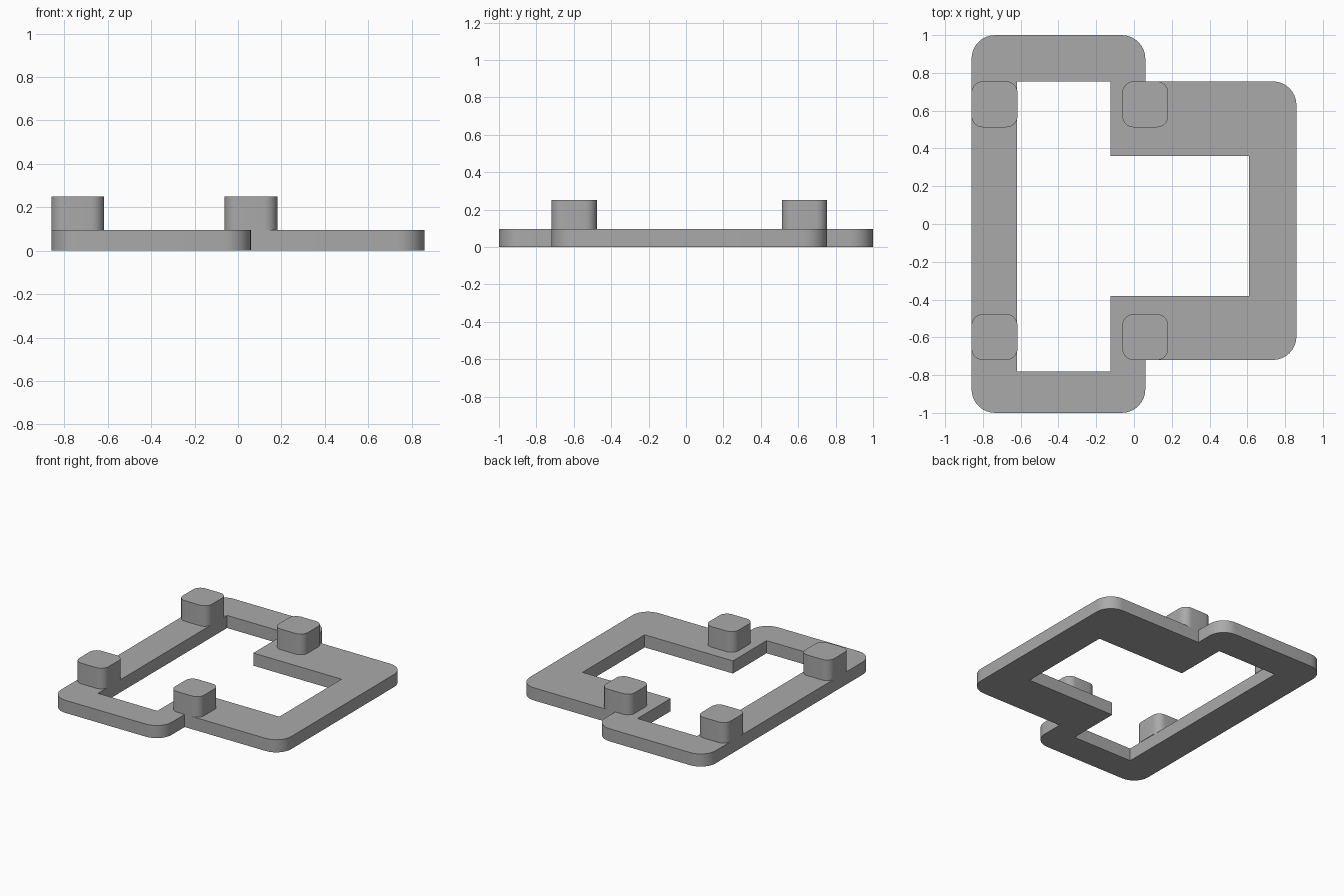
import bpy
import bmesh
from math import cos, sin, pi, radians
from mathutils import Vector

cube = bpy.data.objects.get("Cube")
if cube:
    bpy.data.objects.remove(cube, do_unlink=True)

grey = bpy.data.materials.new("plain grey")
grey.use_nodes = True
grey.diffuse_color = (0.4, 0.4, 0.4, 1)
bsdf = next(n for n in grey.node_tree.nodes if n.type == "BSDF_PRINCIPLED")
bsdf.inputs["Base Color"].default_value = grey.diffuse_color

PLATE_TOP, PEG_TOP = 0.095, 0.25


def rounded(corners, steps=8):
    """Outline from (x, y, radius) corners, with square corners rounded."""
    points = []
    for i, (x, y, r) in enumerate(corners):
        p = Vector((x, y))
        if r == 0:
            points.append(p)
            continue
        a = (Vector(corners[i - 1][:2]) - p).normalized() * r
        b = (Vector(corners[(i + 1) % len(corners)][:2]) - p).normalized() * r
        for s in range(steps + 1):
            t = s / steps * pi / 2
            points.append(p + a * (1 - sin(t)) + b * (1 - cos(t)))
    return points


def slab(name, loops, bottom, top):
    """Extrude outlines upward; later loops are holes in the first."""
    bm = bmesh.new()
    edges = []
    for loop in loops:
        vs = [bm.verts.new((p.x, p.y, bottom)) for p in loop]
        edges += [bm.edges.new((v, vs[i - 1])) for i, v in enumerate(vs)]
    bmesh.ops.triangle_fill(bm, edges=edges, use_beauty=True, normal=(0, 0, 1))
    extruded = bmesh.ops.extrude_face_region(
        bm, geom=bm.faces[:], use_keep_orig=True)["geom"]
    verts = [g for g in extruded if isinstance(g, bmesh.types.BMVert)]
    bmesh.ops.translate(bm, verts=verts, vec=(0, 0, top - bottom))
    bmesh.ops.recalc_face_normals(bm, faces=bm.faces[:])
    mesh = bpy.data.meshes.new(name)
    bm.to_mesh(mesh)
    bm.free()
    mesh.materials.append(grey)
    obj = bpy.data.objects.new(name, mesh)
    bpy.context.collection.objects.link(obj)
    bpy.ops.object.select_all(action="DESELECT")
    obj.select_set(True)
    bpy.context.view_layer.objects.active = obj
    bpy.ops.object.shade_smooth_by_angle(angle=radians(30))


# Base frame: tall left bracket joined to a shorter right bracket
R = 0.125
outer = rounded([(-0.86, -1, R), (0.06, -1, R), (0.06, -0.72, 0),
                 (0.86, -0.72, R), (0.86, 0.755, R), (0.06, 0.755, 0),
                 (0.06, 1, R), (-0.86, 1, R)])
hole = rounded([(-0.62, -0.78, 0), (-0.125, -0.78, 0), (-0.125, -0.38, 0),
                (0.61, -0.38, 0), (0.61, 0.36, 0), (-0.125, 0.36, 0),
                (-0.125, 0.755, 0), (-0.62, 0.755, 0)])
slab("base_frame", [outer, hole], 0, PLATE_TOP)

# Four rounded pegs standing on the frame
W, PR = 0.243, 0.06
for side, x in (("right", -0.86), ("left", -0.062)):
    for end, y in (("front", -0.72), ("back", 0.512)):
        square = [(x, y, PR), (x + W, y, PR), (x + W, y + W, PR), (x, y + W, PR)]
        slab(f"peg_{end}_{side}", [rounded(square)], PLATE_TOP, PEG_TOP)
